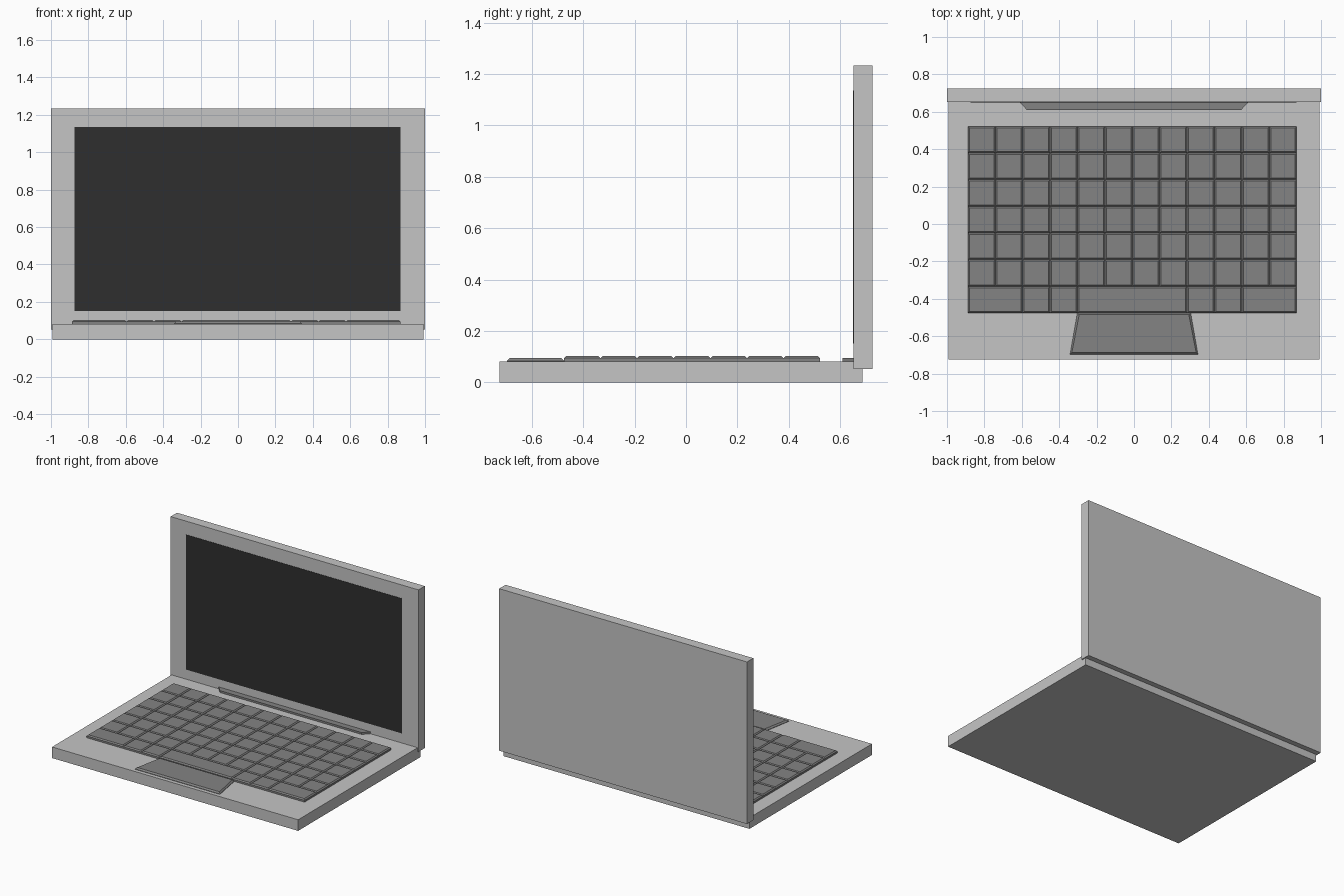
import bpy, bmesh

default = bpy.data.objects.get("Cube")
if default:
    bpy.data.objects.remove(default, do_unlink=True)


def material(name, value):
    m = bpy.data.materials.new(name)
    m.use_nodes = True
    colour = (value, value, value, 1)
    m.diffuse_color = colour
    bsdf = next(n for n in m.node_tree.nodes if n.type == 'BSDF_PRINCIPLED')
    bsdf.inputs["Base Color"].default_value = colour
    return m


casing = material("light_grey_casing", 0.56)
key_grey = material("mid_grey_keys", 0.23)
glass = material("dark_screen", 0.028)


def block(bm, outline, z0, z1, chamfer=0):
    """Raise a four-sided outline, with an optional chamfer round its top."""
    cx = sum(p[0] for p in outline) / 4
    cy = sum(p[1] for p in outline) / 4

    def ring(z, inset):
        return [bm.verts.new((x - inset * (1 if x > cx else -1),
                              y - inset * (1 if y > cy else -1), z))
                for x, y in outline]

    rings = [ring(z0, 0), ring(z1 - chamfer, 0)]
    if chamfer:
        rings.append(ring(z1, chamfer))
    bm.faces.new(rings[0][::-1])
    bm.faces.new(rings[-1])
    for low, high in zip(rings, rings[1:]):
        for i in range(4):
            j = (i + 1) % 4
            bm.faces.new((low[i], low[j], high[j], high[i]))


def rect(x0, x1, y0, y1):
    return [(x0, y0), (x1, y0), (x1, y1), (x0, y1)]


def trapezoid(front_half, back_half, y0, y1):
    return [(-front_half, y0), (front_half, y0), (back_half, y1), (-back_half, y1)]


def part(name, mat, *blocks):
    bm = bmesh.new()
    for args in blocks:
        block(bm, *args)
    mesh = bpy.data.meshes.new(name)
    bm.to_mesh(mesh)
    bm.free()
    mesh.materials.append(mat)
    obj = bpy.data.objects.new(name, mesh)
    bpy.context.collection.objects.link(obj)
    return obj


# Casing: base slab and upright lid
part("base", casing, (rect(-0.993, 0.993, -0.725, 0.687), 0, 0.081))
part("lid", casing, (rect(-1, 1, 0.652, 0.725), 0.052, 1.234))

# Screen: thin plate on the lid
part("screen", glass, (rect(-0.873, 0.869, 0.65, 0.656), 0.152, 1.136))

# Keyboard: six full rows, then a front row with wide keys and a space bar
left, back = -0.888, 0.522
pitch_x, pitch_y = 0.1465, 0.1425
rows = [[1] * 12] * 6 + [[2, 1, 1, 4, 1, 1, 2]]
keys = []
for r, widths in enumerate(rows):
    y1 = back - r * pitch_y
    x = left
    for w in widths:
        keys.append((rect(x, x + w * pitch_x, y1 - pitch_y, y1), 0.075, 0.102, 0.008))
        x += w * pitch_x
part("keyboard", key_grey, *keys)

# Trackpad, widening towards the front
part("trackpad", key_grey,
     (trapezoid(0.342, 0.303, -0.697, -0.475), 0.075, 0.094, 0.01))

# Hinge cover, tapering away from the lid
part("hinge_cover", key_grey,
     (trapezoid(0.572, 0.62, 0.609, 0.66), 0.075, 0.095))
